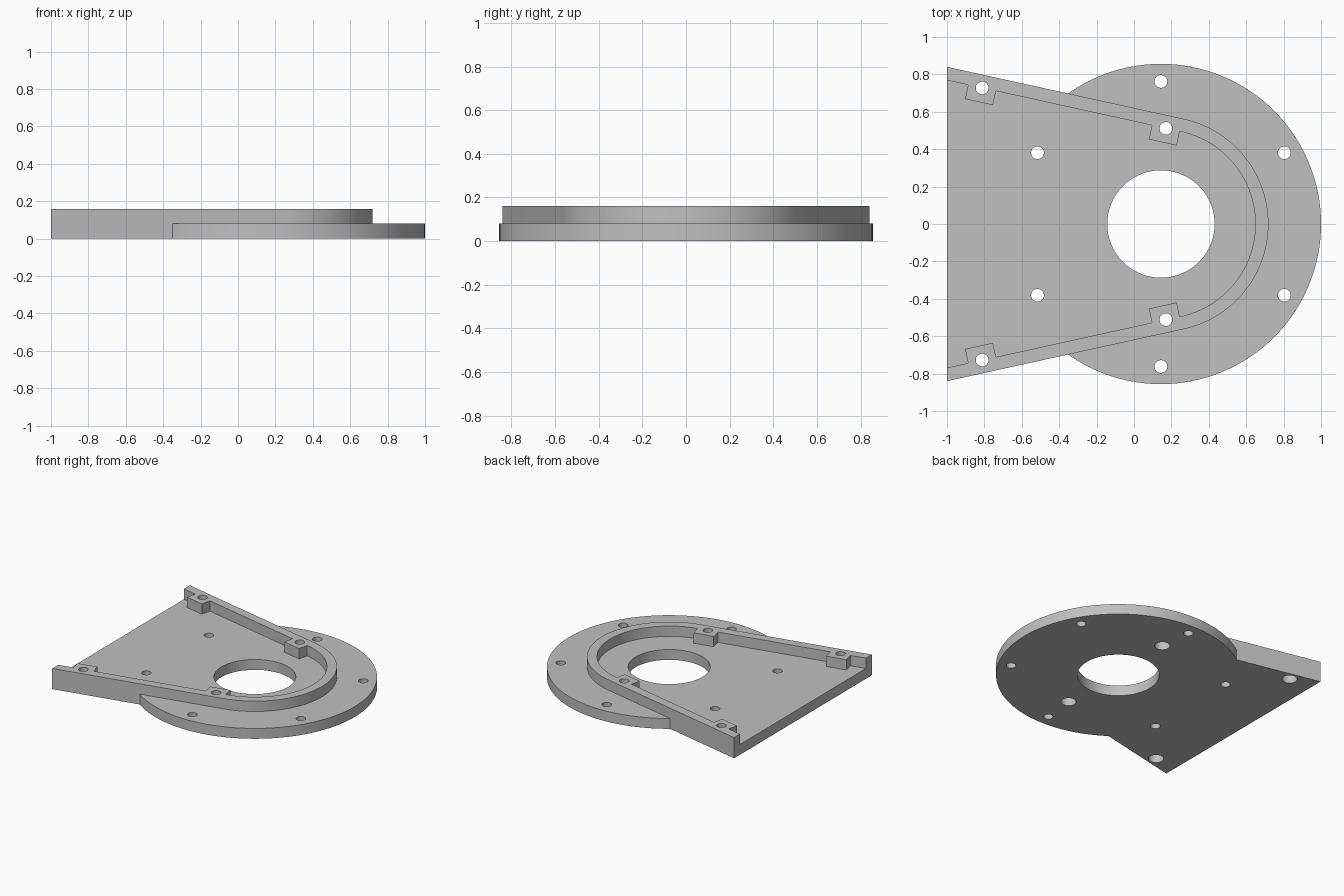
import bpy, bmesh
from math import sin, cos, tan, pi, radians

if "Cube" in bpy.data.objects:
    bpy.data.objects.remove(bpy.data.objects["Cube"], do_unlink=True)

CX = 0.144            # centre of the disc and of the rounded nose
DISC_R = 0.856
OUTER_R, INNER_R = 0.575, 0.505
FLOOR, TOP = 0.08, 0.16
SLOPE = radians(12.4)  # taper of the straight walls

grey = bpy.data.materials.new("light_grey")
grey.use_nodes = True
colour = (0.53, 0.53, 0.53, 1)
grey.diffuse_color = colour
grey.node_tree.nodes["Principled BSDF"].inputs["Base Color"].default_value = colour


def prism(name, points, z0, z1):
    """Extrude a flat outline from z0 to z1."""
    bm = bmesh.new()
    face = bm.faces.new([bm.verts.new((x, y, z0)) for x, y in points])
    result = bmesh.ops.extrude_face_region(bm, geom=[face])
    for v in result["geom"]:
        if isinstance(v, bmesh.types.BMVert):
            v.co.z = z1
    bmesh.ops.recalc_face_normals(bm, faces=bm.faces[:])
    mesh = bpy.data.meshes.new(name)
    bm.to_mesh(mesh)
    bm.free()
    mesh.materials.append(grey)
    ob = bpy.data.objects.new(name, mesh)
    bpy.context.collection.objects.link(ob)
    return ob


def circle(x, y, r, n):
    return [(x + r * cos(2 * pi * i / n), y + r * sin(2 * pi * i / n)) for i in range(n)]


def teardrop(r, x_end, n=64):
    """Round nose with two straight sides spreading toward x_end."""
    a = pi / 2 - SLOPE
    arc = [(CX + r * cos(t), r * sin(t)) for t in (-a + 2 * a * i / n for i in range(n + 1))]
    x, y = arc[-1]
    y_end = y + (x - x_end) * tan(SLOPE)
    return arc + [(x_end, y_end), (x_end, -y_end)]


def on_wall(along, out, side):
    """Point at a distance along a straight wall and outward from the nose centre."""
    return (CX + along * cos(SLOPE) + out * sin(SLOPE),
            side * (out * cos(SLOPE) - along * sin(SLOPE)))


def combine(target, tool, operation):
    """Apply a boolean and discard the tool."""
    tool.hide_render = True
    mod = target.modifiers.new("combine", "BOOLEAN")
    mod.operation, mod.solver, mod.object = operation, "EXACT", tool
    deps = bpy.context.evaluated_depsgraph_get()
    mesh = bpy.data.meshes.new_from_object(target.evaluated_get(deps))
    target.modifiers.clear()
    target.data = mesh
    bpy.data.objects.remove(tool, do_unlink=True)


# Screw positions along the walls, on both sides
screws = [(along, side) for along in (-1.09, -0.084) for side in (1, -1)]

# Recess inside the wall, leaving square screw bosses standing
pocket = prism("pocket_cutter", teardrop(INNER_R, -1.3), FLOOR, 0.3)
for along, side in screws:
    corners = [(-0.076, 0.428), (0.076, 0.428), (0.076, 0.54), (-0.076, 0.54)]
    outline = [on_wall(along + da, out, side) for da, out in corners]
    combine(pocket, prism("boss_cutter", outline, 0.02, 0.4), "DIFFERENCE")

# Tapered tray joined to the round flange
plate = prism("mounting_plate", teardrop(OUTER_R, -1), 0, TOP)
combine(plate, prism("flange", circle(CX, 0, DISC_R, 128), 0, FLOOR), "UNION")
combine(plate, pocket, "DIFFERENCE")

# Central opening and ring of bolt holes
holes = [(CX, 0, 0.287, 96, 0.3)]
for k in range(6):
    t = pi / 6 + k * pi / 3
    holes.append((CX + 0.762 * cos(t), 0.762 * sin(t), 0.034, 32, 0.3))

# Boss holes, counterbored from below
for along, side in screws:
    x, y = on_wall(along, INNER_R, side)
    holes += [(x, y, 0.034, 32, 0.3), (x, y, 0.054, 32, FLOOR)]
for x, y, r, n, z_top in holes:
    combine(plate, prism("hole_cutter", circle(x, y, r, n), -0.1, z_top), "DIFFERENCE")

# Smooth round walls with sharp edges
bpy.ops.object.select_all(action="DESELECT")
plate.select_set(True)
bpy.context.view_layer.objects.active = plate
bpy.ops.object.shade_smooth_by_angle(angle=radians(30))
